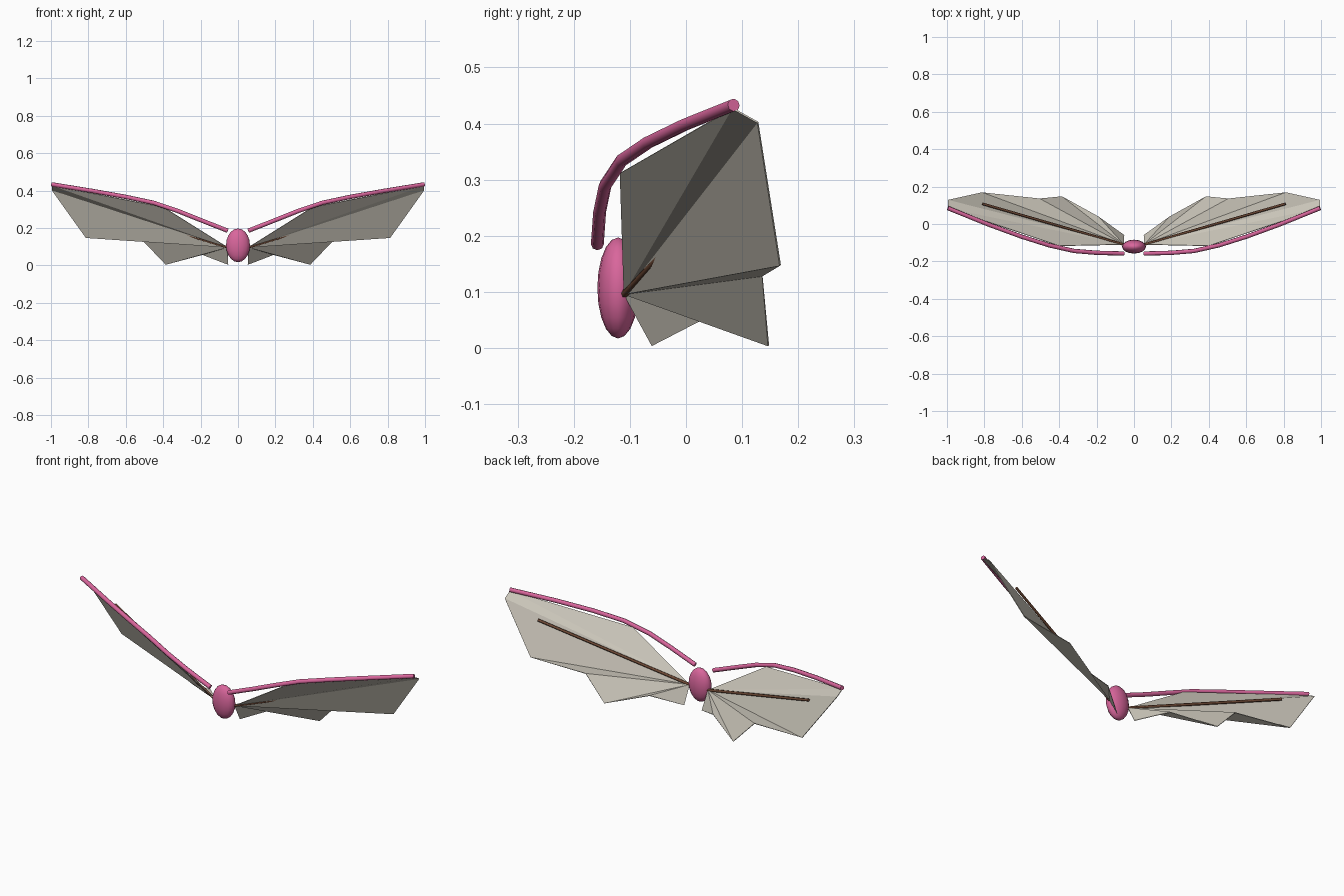
import bpy, bmesh

if "Cube" in bpy.data.objects:
    bpy.data.objects.remove(bpy.data.objects["Cube"])


def material(name, rgb):
    # sRGB 0-255 to linear
    lin = [((c / 255 + 0.055) / 1.055) ** 2.4 for c in rgb]
    m = bpy.data.materials.new(name)
    m.diffuse_color = (*lin, 1)
    m.use_nodes = True
    m.node_tree.nodes["Principled BSDF"].inputs["Base Color"].default_value = m.diffuse_color
    return m


PINK = material("pink", (217, 102, 156))
SKIN = material("pale grey", (204, 199, 187))
BROWN = material("brown", (112, 74, 54))


def add_object(name, data, mat):
    obj = bpy.data.objects.new(name, data)
    bpy.context.collection.objects.link(obj)
    data.materials.append(mat)
    return obj


def tube(name, points, radius, mat, sides_res=2):
    cu = bpy.data.curves.new(name, 'CURVE')
    cu.dimensions = '3D'
    cu.bevel_depth = radius
    cu.bevel_resolution = sides_res
    cu.use_fill_caps = True
    sp = cu.splines.new('POLY')
    sp.points.add(len(points) - 1)
    for p, co in zip(sp.points, points):
        p.co = (*co, 1)
    sp.use_smooth = True
    return add_object(name, cu, mat)


# Body: stretched ball
me = bpy.data.meshes.new("body")
bm = bmesh.new()
bmesh.ops.create_uvsphere(bm, u_segments=16, v_segments=10, radius=1)
bmesh.ops.scale(bm, vec=(0.064, 0.037, 0.09), verts=bm.verts)
bmesh.ops.translate(bm, vec=(0, -0.121, 0.107), verts=bm.verts)
for f in bm.faces:
    f.smooth = True
bm.to_mesh(me)
bm.free()
add_object("body", me, PINK)

# Right-hand side paths and membrane outline; mirrored by sign
ARM = [(0.055, -0.158, 0.185), (0.2, -0.154, 0.242), (0.32, -0.144, 0.29),
       (0.45, -0.115, 0.334), (0.6, -0.068, 0.366), (0.78, -0.002, 0.398),
       (0.995, 0.085, 0.433)]
ROOT = (0.055, -0.11, 0.096)
BONE = [ROOT, (0.81, 0.108, 0.327)]
OUTLINE = [(0.4, -0.117, 0.312), (0.995, 0.083, 0.427), (0.995, 0.128, 0.402),
           (0.813, 0.168, 0.147), (0.505, 0.136, 0.129), (0.386, 0.147, 0.004),
           (0.19, 0.04, 0.057), (0.053, -0.06, 0.004)]

for side, s in (("right", 1), ("left", -1)):
    def flip(pts):
        return [(s * x, y, z) for x, y, z in pts]

    tube(side + "_wing_arm", flip(ARM), 0.0115, PINK)
    tube(side + "_wing_bone", flip(BONE), 0.007, BROWN, 1)

    # Folded membrane: triangle fan from the shoulder
    me = bpy.data.meshes.new(side + "_wing_membrane")
    faces = [(0, i, i + 1) if s > 0 else (0, i + 1, i)
             for i in range(1, len(OUTLINE))]
    me.from_pydata(flip([ROOT] + OUTLINE), [], faces)
    wing = add_object(side + "_wing_membrane", me, SKIN)
    sol = wing.modifiers.new("thickness", 'SOLIDIFY')
    sol.thickness = 0.003
    sol.offset = 0
